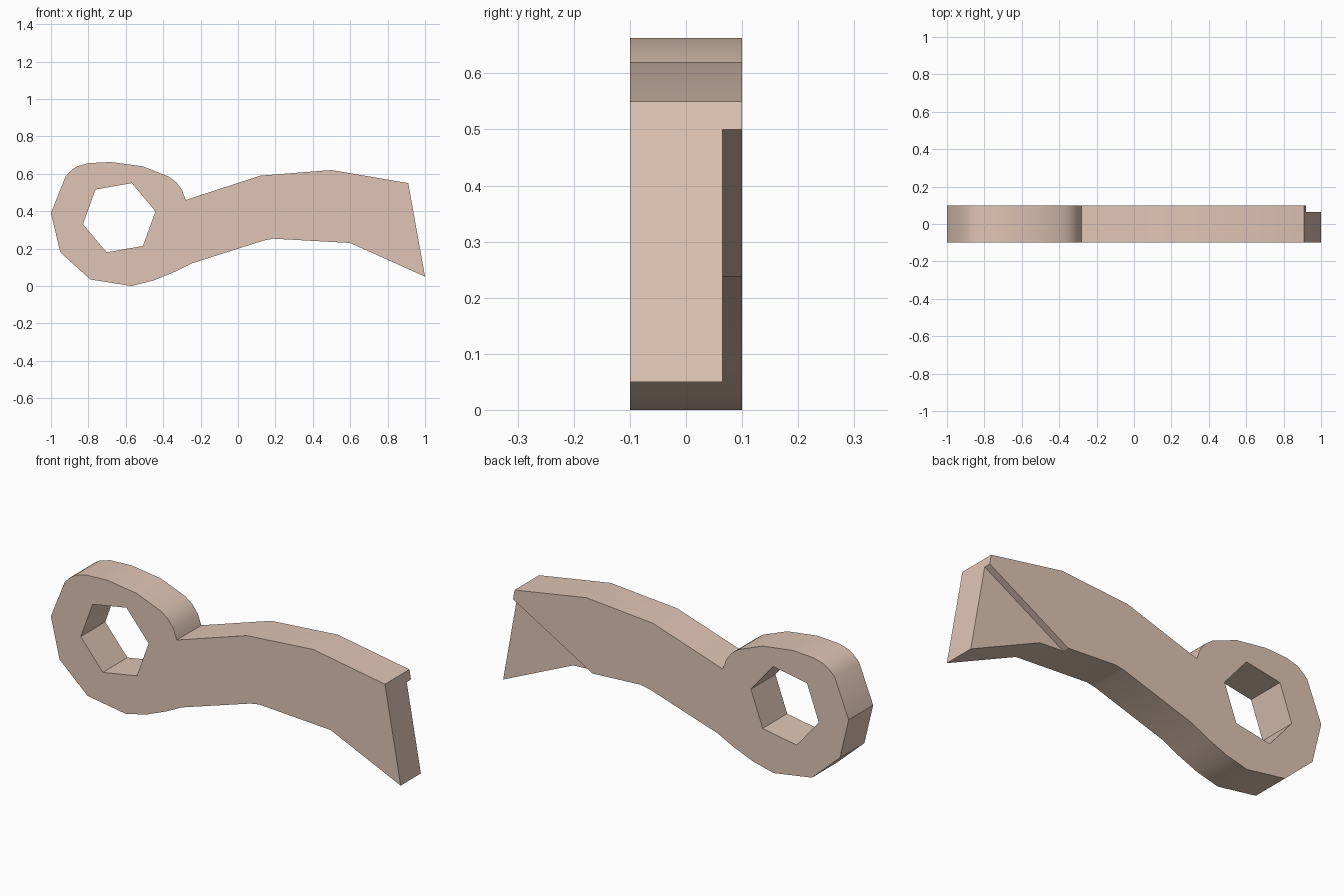
import bpy, bmesh, math

if "Cube" in bpy.data.objects:
    bpy.data.objects.remove(bpy.data.objects["Cube"])


def extrude(name, profile, y0, y1):
    """Solid prism: (x, z) profile extended from y0 to y1."""
    bm = bmesh.new()
    face = bm.faces.new([bm.verts.new((x, y0, z)) for x, z in profile])
    geo = bmesh.ops.extrude_face_region(bm, geom=[face])["geom"]
    new = [v for v in geo if isinstance(v, bmesh.types.BMVert)]
    bmesh.ops.translate(bm, verts=new, vec=(0, y1 - y0, 0))
    bmesh.ops.recalc_face_normals(bm, faces=bm.faces)
    mesh = bpy.data.meshes.new(name)
    bm.to_mesh(mesh)
    bm.free()
    ob = bpy.data.objects.new(name, mesh)
    bpy.context.collection.objects.link(ob)
    return ob


def cut(ob, cutter):
    bpy.context.view_layer.objects.active = ob
    mod = ob.modifiers.new("cut", "BOOLEAN")
    mod.operation = "DIFFERENCE"
    mod.solver = "EXACT"
    mod.object = cutter
    bpy.ops.object.modifier_apply(modifier=mod.name)
    bpy.data.objects.remove(cutter)


# Lever outline: round head on the left, curved arm, slanted tip
outline = [
    (-1, .39), (-.95, .18), (-.79, .035), (-.57, 0), (-.45, .03),
    (-.34, .075), (-.25, .12), (.14, .244), (.19, .253), (.6, .23),
    (1, .05), (.91, .55), (.5, .62), (.12, .59), (-.28, .46),
    (-.30, .515), (-.33, .555), (-.37, .585), (-.51, .64), (-.68, .663),
    (-.80, .657), (-.86, .64), (-.89, .62), (-.92, .59),
]
lever = extrude("lever_arm", outline, -.1, .1)

# Hexagonal hole through the head
hexagon = [(-.635 + .197 * math.cos(math.radians(10 + 60 * i)),
            .365 + .197 * math.sin(math.radians(10 + 60 * i))) for i in range(6)]
cut(lever, extrude("hole_cutter", hexagon, -.3, .3))

# Shallow triangular recess on the back of the tip
recess = [(.38, .188), (1.1, .605), (1.2, -.1), (.38, -.1)]
cut(lever, extrude("recess_cutter", recess, .065, .3))

# Smooth rim, crisp edges
bpy.ops.object.select_all(action="DESELECT")
lever.select_set(True)
bpy.context.view_layer.objects.active = lever
bpy.ops.object.shade_smooth_by_angle(angle=math.radians(30))

# Light tan finish
mat = bpy.data.materials.new("tan")
mat.diffuse_color = (.74, .56, .46, 1)
mat.use_nodes = True
mat.node_tree.nodes["Principled BSDF"].inputs["Base Color"].default_value = mat.diffuse_color
lever.data.materials.clear()
lever.data.materials.append(mat)
